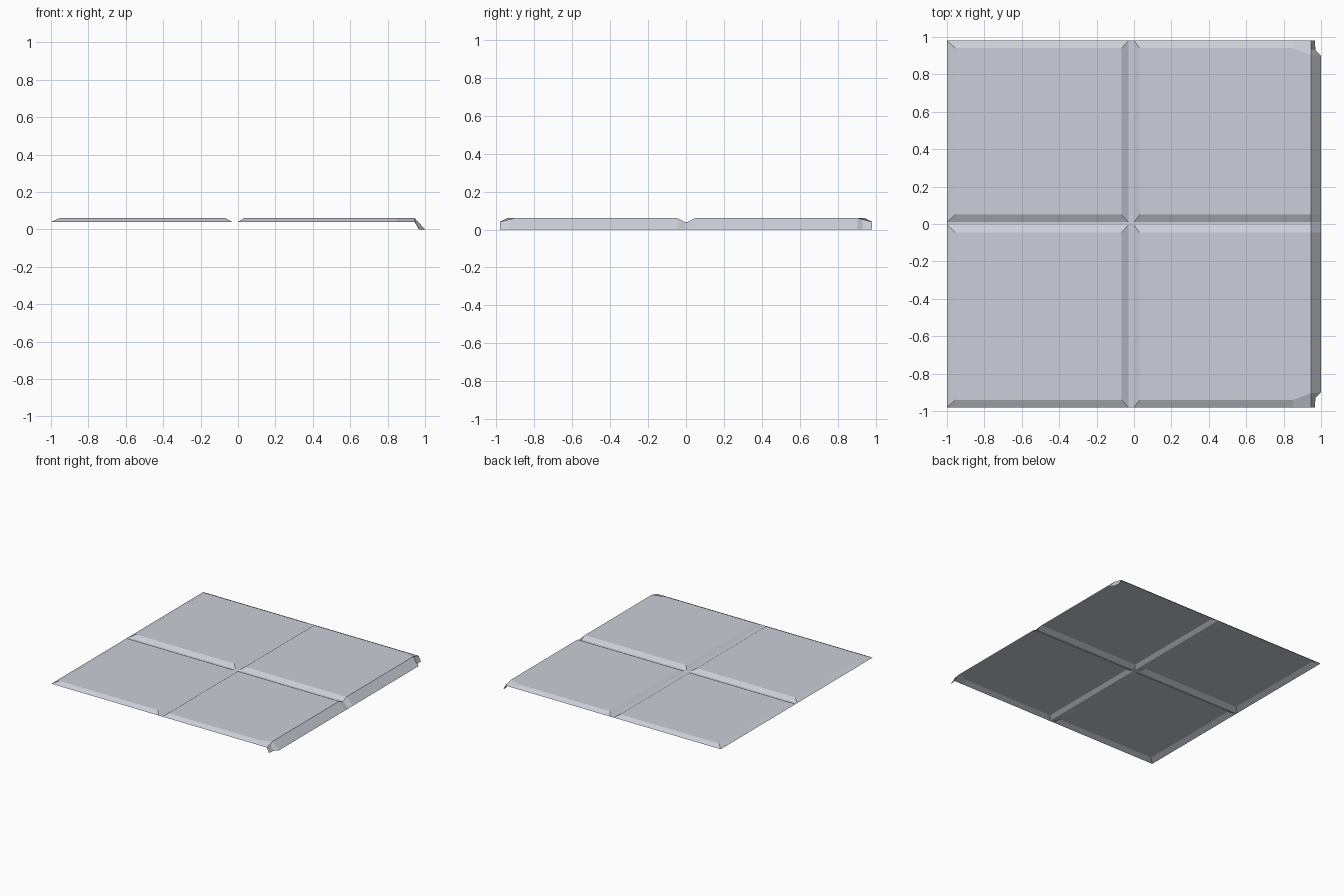
import bpy, bmesh

if "Cube" in bpy.data.objects:
    bpy.data.objects.remove(bpy.data.objects["Cube"])

mat = bpy.data.materials.new("pale grey")
mat.diffuse_color = (0.60, 0.62, 0.69, 1)
mat.use_nodes = True
mat.node_tree.nodes["Principled BSDF"].inputs["Base Color"].default_value = mat.diffuse_color
LOW, TOP = 0.04, 0.06


def make(name, faces):
    bm = bmesh.new()
    for f in faces:
        bm.faces.new([bm.verts.new(p) for p in f])
    bmesh.ops.remove_doubles(bm, verts=bm.verts, dist=1e-4)
    bm.normal_update()
    me = bpy.data.meshes.new(name)
    bm.to_mesh(me)
    bm.free()
    me.materials.append(mat)
    ob = bpy.data.objects.new(name, me)
    bpy.context.collection.objects.link(ob)
    return ob


def panel(name, outer, inner):
    """Raised plate: flat inner polygon with sloped borders down to the outer one."""
    o = [(x, y, LOW) for x, y in outer]
    i = [(x, y, z) for x, y, z in inner]
    faces = [i]
    for k in range(len(o)):
        n = (k + 1) % len(o)
        if o[k] != i[k] or o[n] != i[n]:
            faces.append([o[k], o[n], i[n], i[k]])
    make(name, faces)


# four raised panels with bevelled borders (front row then back row)
EDGE = 0.945
for row, (y0, y1, a, b) in {"front": (-0.98, -0.005, -0.94, -0.045),
                            "back": (0.01, 0.98, 0.05, 0.94)}.items():
    panel(row + "_left_panel",
          [(-1, y0), (-0.03, y0), (-0.03, y1), (-1, y1)],
          [(-0.955, a, TOP), (-0.067, a, TOP), (-0.067, b, TOP), (-0.955, b, TOP)])
    # right panels run level to the lip, with a clipped outer corner
    fr = row == "front"
    ra, rb = (-0.905, b) if fr else (a, 0.905)
    pts = [(0.03, a), (0.85, a), (EDGE, ra), (EDGE, rb), (0.85, b), (0.03, b)]
    out = [(0, y0), (0.85, y0), (EDGE, y0), (EDGE, y1), (0.85, y1), (0, y1)]
    top = [(x, y, TOP) for x, y in pts]
    low = [(x, y, LOW) for x, y in out]
    faces = [top]
    for k in (0, 1, 3, 4, 5):
        n = (k + 1) % 6
        faces.append([low[k], low[n], top[n], top[k]])
    make(row + "_right_panel", faces)

# groove floors
make("groove_floor", [
    [(-1, -0.005, LOW), (EDGE, -0.005, LOW), (EDGE, 0.01, LOW), (-1, 0.01, LOW)],
    [(-0.03, -0.98, LOW), (0, -0.98, LOW), (0, -0.005, LOW), (-0.03, -0.005, LOW)],
    [(-0.03, 0.01, LOW), (0, 0.01, LOW), (0, 0.98, LOW), (-0.03, 0.98, LOW)]])

# sloping lip along the right side: (y, top z, foot y, foot x)
lip = [(-0.98, LOW, -0.98, 0.967), (-0.93, 0.053, -0.93, 0.97),
       (-0.905, TOP, -0.9, 1.0), (-0.045, TOP, -0.045, 1.0),
       (-0.005, LOW, -0.005, 1.0), (0.01, LOW, 0.01, 1.0),
       (0.05, TOP, 0.05, 1.0), (0.905, TOP, 0.9, 1.0),
       (0.93, 0.053, 0.93, 0.97), (0.98, LOW, 0.98, 0.967)]
make("side_lip", [[(EDGE, p[0], p[1]), (p[3], p[2], 0), (q[3], q[2], 0), (EDGE, q[0], q[1])]
                  for p, q in zip(lip, lip[1:])])
